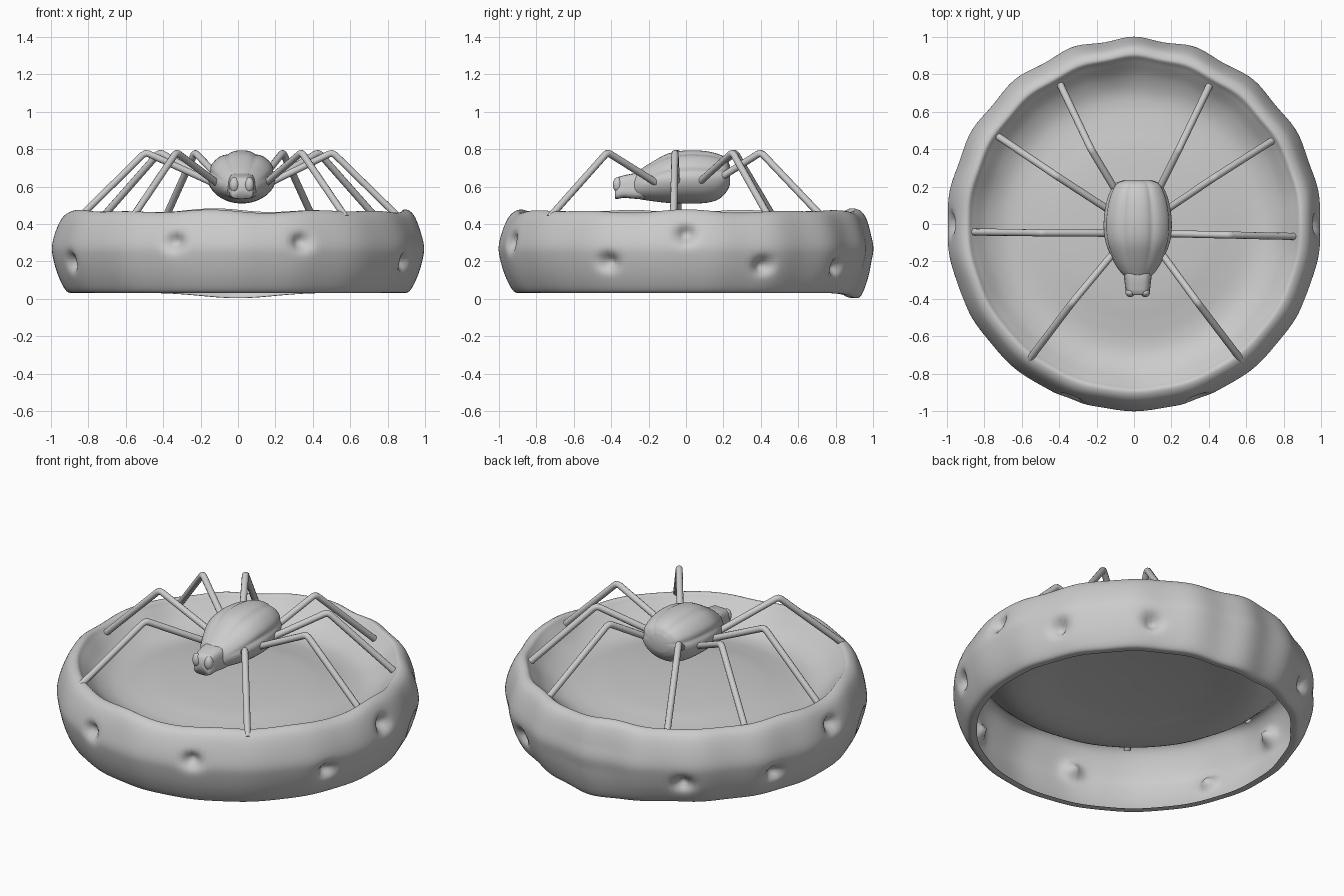
import bpy, bmesh
from math import sin, cos, pi, exp, radians, atan2
from mathutils import Vector

if "Cube" in bpy.data.objects:
    bpy.data.objects.remove(bpy.data.objects["Cube"])


def curve_points(pts, n):
    """Smooth Catmull-Rom run through the given points."""
    pts = [Vector(p) for p in pts]
    ext = [2 * pts[0] - pts[1]] + pts + [2 * pts[-1] - pts[-2]]
    out = []
    for i in range(len(pts) - 1):
        a, b, c, d = ext[i:i + 4]
        for k in range(n):
            t = k / n
            out.append(0.5 * (2 * b + (c - a) * t + (2 * a - 5 * b + 4 * c - d) * t ** 2
                              + (3 * b - a - 3 * c + d) * t ** 3))
    return out + [pts[-1]]


def loft(name, rings, cap_start=False, cap_end=False):
    """Skin a list of closed rings; optional centre-fan caps."""
    bm = bmesh.new()
    rows = [[bm.verts.new(p) for p in r] for r in rings]
    n = len(rows[0])
    for a, b in zip(rows, rows[1:]):
        for i in range(n):
            j = (i + 1) % n
            bm.faces.new((a[i], a[j], b[j], b[i]))
    for row, wanted in ((rows[0], cap_start), (rows[-1], cap_end)):
        if wanted:
            c = bm.verts.new(sum((v.co for v in row), Vector()) / n)
            for i in range(n):
                bm.faces.new((row[i], row[(i + 1) % n], c))
    bmesh.ops.recalc_face_normals(bm, faces=bm.faces)
    return finish(name, bm)


def finish(name, bm):
    me = bpy.data.meshes.new(name)
    bm.to_mesh(me)
    bm.free()
    for p in me.polygons:
        p.use_smooth = True
    ob = bpy.data.objects.new(name, me)
    bpy.context.collection.objects.link(ob)
    return ob


# Bowl: one open sheet, from the underside lip, up the wall, over the rim,
# down into a shallow moat and over a low domed floor
profile = [(0.87, 0.033), (0.92, 0.04), (0.965, 0.12), (0.995, 0.22), (1.0, 0.29), (0.975, 0.38),
           (0.94, 0.445), (0.895, 0.468), (0.86, 0.438), (0.79, 0.375), (0.71, 0.335),
           (0.63, 0.325), (0.53, 0.335), (0.4, 0.353), (0.2, 0.366), (0.03, 0.37)]
dimples = [(a if s > 0 else 180 - a, z) for s in (1, -1)
           for a, z in ((0, 0.34), (25, 0.18), (56, 0.17), (-25, 0.2), (-70, 0.3))]
dimple_pos = [Vector((0.985 * cos(radians(a)), 0.985 * sin(radians(a)), z)) for a, z in dimples]

rings = []
path = curve_points(profile, 6)
for k, (r, z) in enumerate(path):
    wall = k <= 42
    ring = []
    for i in range(200):
        t = 2 * pi * i / 200
        ux, uy = cos(t), sin(t)
        # gentle hand-shaped wobble, strongest at the back
        w = 0.5 + 0.5 * cos(18 * t + 0.3 * sin(4 * t))
        edge = max(0, (r - 0.6) / 0.4)
        rr = r * (1 - edge * (0.006 + 0.012 * max(0, uy)) * w)
        high = min(1, max(0, (z - 0.34) / 0.12)) * min(1, edge * 2)
        back = exp(-(abs(atan2(ux, uy)) / 0.3) ** 2)
        zz = z + high * (0.005 * sin(7 * (t - pi / 2)) + 0.005 * cos(11 * t) + 0.008 * back)
        rr += back * 0.012 * high
        if wall:
            low = max(0, 1 - z / 0.2)
            rr += back * 0.015 * low
            zz -= back * 0.034 * low
            p = Vector((r * ux, r * uy, z))
            rr -= sum(0.065 * exp(-((p - d).length / 0.042) ** 2) for d in dimple_pos)
        ring.append((rr * ux, rr * uy, zz))
    rings.append(ring)
loft("bowl", rings, cap_end=True)

# Spider body: lofted along y with (y, half width, low z, high z), ridged on top
CX = 0.02
stations = [(-0.285, 0.06, 0.545, 0.66, 0), (-0.26, 0.09, 0.535, 0.68, 0.1), (-0.2, 0.13, 0.525, 0.72, 0.5),
            (-0.1, 0.172, 0.513, 0.775, 1), (0.0, 0.183, 0.51, 0.793, 1), (0.1, 0.172, 0.512, 0.79, 1),
            (0.17, 0.15, 0.53, 0.775, 1), (0.215, 0.122, 0.57, 0.75, 1), (0.236, 0.07, 0.61, 0.71, 0.8)]
rings = []
for y, hw, lo, hi, ridge in curve_points(stations, 4):
    ring = []
    for i in range(96):
        t = 2 * pi * i / 96
        groove = (1 - abs(cos(3.5 * (t - pi / 2)))) ** 2 if sin(t) > -0.1 else 0
        m = 1 - 0.07 * ridge * groove
        ring.append((CX + hw * m * cos(t), y, (lo + hi) / 2 + (hi - lo) / 2 * m * sin(t)))
    rings.append(ring)
loft("spider_body", rings, True, True)

# Head: rounded box section, drooping at the jaws
head = [(-0.22, 0.08, 0.535, 0.67), (-0.28, 0.072, 0.535, 0.67), (-0.33, 0.066, 0.54, 0.66),
        (-0.36, 0.062, 0.535, 0.652), (-0.38, 0.05, 0.535, 0.64)]
rings = []
for y, hw, lo, hi in curve_points(head, 3):
    ring = []
    for i in range(32):
        c, s = cos(2 * pi * i / 32), sin(2 * pi * i / 32)
        sq = (c ** 4 + s ** 4) ** -0.25
        ring.append((CX + hw * c * sq * (1 - 0.1 * s), y, (lo + hi) / 2 + (hi - lo) / 2 * s * sq))
    rings.append(ring)
loft("spider_head", rings, True, True)

# Low eye bumps set into the head
for side, s in (("left", -1), ("right", 1)):
    bm = bmesh.new()
    bmesh.ops.create_uvsphere(bm, u_segments=20, v_segments=12, radius=1)
    bmesh.ops.scale(bm, vec=(0.026, 0.025, 0.04), verts=bm.verts)
    bmesh.ops.translate(bm, vec=(CX + s * 0.04, -0.366, 0.61), verts=bm.verts)
    finish(f"{side}_eye", bm)


# Legs: bent tubes given by hip, knee and foot
def leg(name, pts, radius=0.019):
    a, k, f = [Vector(p) for p in pts]
    b0, b2 = k + (a - k).normalized() * 0.02, k + (f - k).normalized() * 0.02
    b1 = (b0 + b2) / 2 + Vector((0, 0, 0.006))
    cu = bpy.data.curves.new(name, 'CURVE')
    cu.dimensions = '3D'
    cu.bevel_depth = radius
    cu.bevel_resolution = 3
    cu.use_fill_caps = True
    sp = cu.splines.new('POLY')
    sp.points.add(4)
    for q, p in zip(sp.points, (a, b0, b1, b2, f)):
        q.co = (*p, 1)
    temp = bpy.data.objects.new(name + "_path", cu)
    bpy.context.collection.objects.link(temp)
    bm = bmesh.new()
    bm.from_mesh(temp.to_mesh())
    temp.to_mesh_clear()
    bpy.data.objects.remove(temp)
    finish(name, bm)


leg_plan = [("rear", (0.07, 0.1), (0.235, 0.40), (0.40, 0.745), 0.42),
            ("mid_rear", (0.10, 0.04), (0.425, 0.255), (0.745, 0.465), 0.42),
            ("mid_front", (0.10, -0.05), (0.5, -0.053), (0.87, -0.055), 0.42),
            ("front", (0.10, -0.12), (0.335, -0.42), (0.57, -0.73), 0.435)]
for side, s in (("left", -1), ("right", 1)):
    for part, hip, knee, foot, fz in leg_plan:
        turn = -0.012 * s if "mid" in part else 0
        leg(f"{side}_{part}_leg", [(CX + s * hip[0], hip[1], 0.595),
                                   (s * knee[0] + 0.005, knee[1] + turn / 2, 0.783),
                                   (s * foot[0] + 0.006, foot[1] + turn, fz)])
